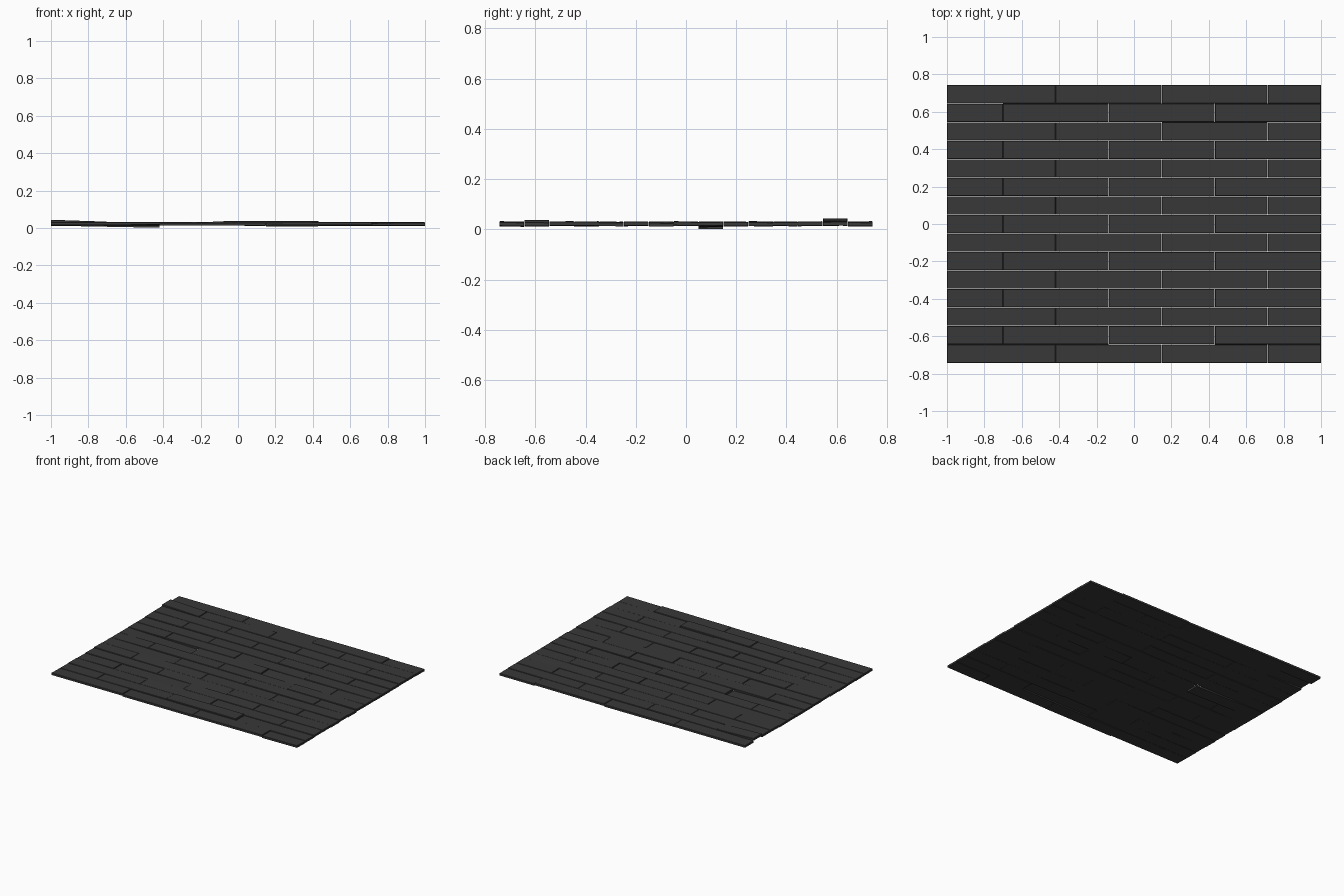
import bpy, bmesh, math, random
from mathutils import Matrix

if "Cube" in bpy.data.objects:
    bpy.data.objects.remove(bpy.data.objects["Cube"])

random.seed(4)
ROWS, PITCH, THICK, GAP = 15, 0.099, 0.015, 0.0012
Y_TOP = 0.7425
JOINTS = ([-1, -0.42, 0.148, 0.715, 1], [-1, -0.70, -0.135, 0.432, 1])

# planks that sit clearly out of level: (row, column) -> (centre height, rise along x, rise along y)
UNEVEN = {
    (1, 0): (0.031, -0.010, 0.0),
    (6, 0): (0.014, -0.011, 0.0),
    (6, 2): (0.018, 0.004, 0.003),
    (13, 2): (0.029, 0.002, 0.0),
    (0, 0): (0.022, 0.0, 0.0),
}

charcoal = bpy.data.materials.new("charcoal_wood")
charcoal.diffuse_color = (0.04, 0.04, 0.04, 1)
charcoal.use_nodes = True
charcoal.node_tree.nodes["Principled BSDF"].inputs["Base Color"].default_value = charcoal.diffuse_color


def plank(name, x0, x1, y0, y1, z, rise_x, rise_y):
    """One floor board: a box with a fine chamfer around its top face."""
    w, d = x1 - x0 - GAP, y1 - y0 - GAP
    bm = bmesh.new()
    bmesh.ops.create_cube(bm, size=1, matrix=Matrix.Diagonal((w, d, THICK, 1)))
    top = [e for e in bm.edges if all(v.co.z > 0 for v in e.verts)]
    bmesh.ops.bevel(bm, geom=top, offset=0.002, segments=1, affect='EDGES')
    me = bpy.data.meshes.new(name)
    bm.to_mesh(me)
    bm.free()
    me.materials.append(charcoal)
    ob = bpy.data.objects.new(name, me)
    ob.location = ((x0 + x1) / 2, (y0 + y1) / 2, z)
    ob.rotation_euler = (math.atan2(rise_y, d), -math.atan2(rise_x, w), 0)
    bpy.context.collection.objects.link(ob)


# staggered rows of boards, each slightly warped out of level
for row in range(ROWS):
    joints = JOINTS[row % 2]
    y1 = Y_TOP - row * PITCH
    for col in range(4):
        z, rx, ry = UNEVEN.get((row, col), (
            0.0215 + random.uniform(-0.002, 0.002),
            random.uniform(-0.003, 0.003),
            random.uniform(-0.002, 0.002)))
        plank(f"floor_plank_{row:02d}_{col}", joints[col], joints[col + 1],
              y1 - PITCH, y1, z, rx, ry)
